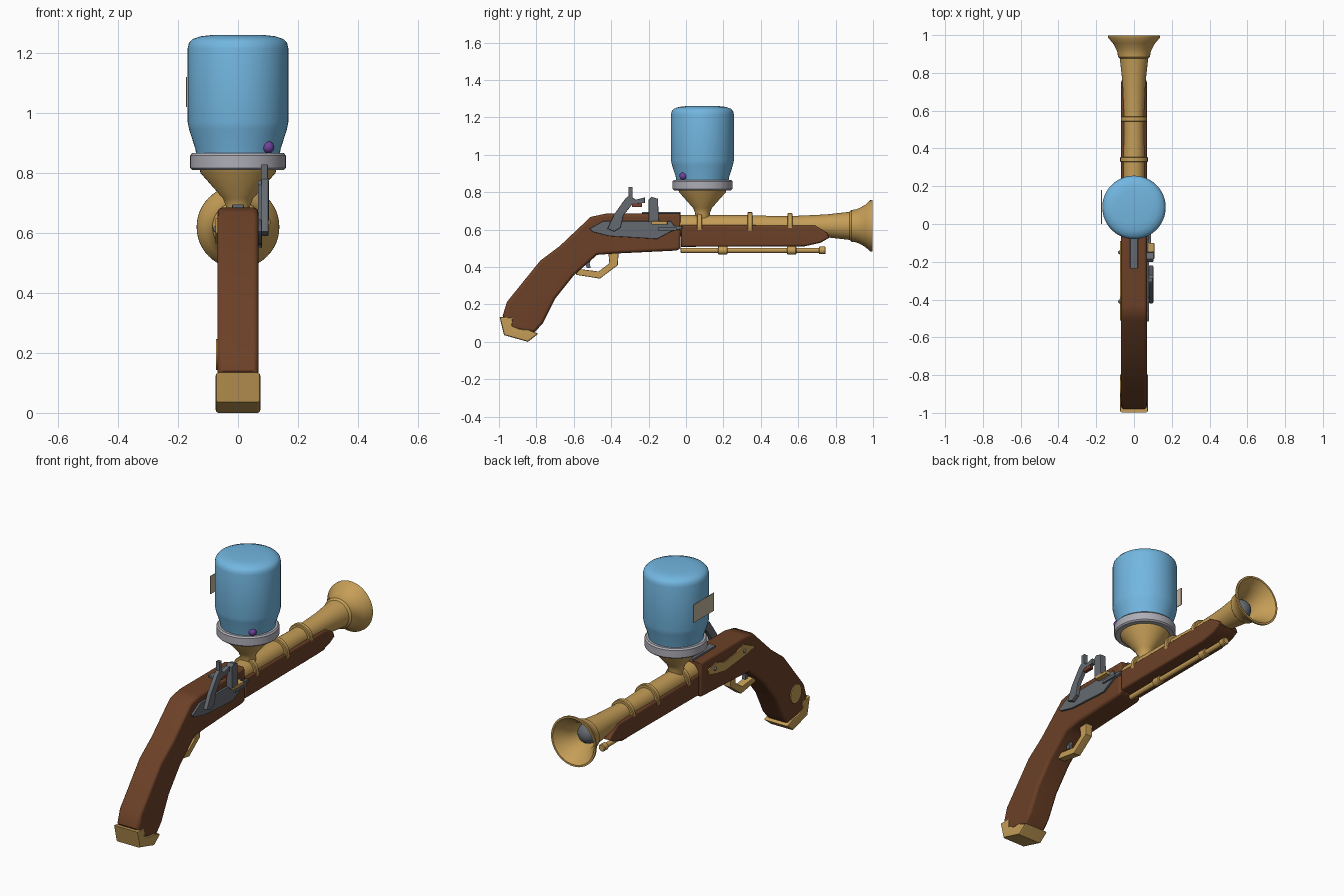
import bpy, bmesh, math
from mathutils import Matrix, Vector


def material(name, rgb):
    m = bpy.data.materials.new(name)
    m.diffuse_color = (*rgb, 1)
    return m


WOOD = material("brown wood", (0.15, 0.052, 0.020))
BRASS = material("brass", (0.56, 0.34, 0.095))
STEEL = material("dark steel", (0.13, 0.145, 0.165))
GLASS = material("blue glass", (0.17, 0.47, 0.75))
SILVER = material("silver", (0.42, 0.42, 0.47))
PURPLE = material("purple", (0.16, 0.055, 0.33))
PAPER = material("beige paper", (0.55, 0.46, 0.34))
FLINT = material("red brown flint", (0.18, 0.05, 0.025))

BARREL_Z, JAR_Y = 0.62, 0.088


def finish(name, bm, mat, weighted=False):
    bmesh.ops.recalc_face_normals(bm, faces=bm.faces)
    mesh = bpy.data.meshes.new(name)
    bm.to_mesh(mesh)
    bm.free()
    mesh.materials.append(mat)
    obj = bpy.data.objects.new(name, mesh)
    bpy.context.collection.objects.link(obj)
    bpy.ops.object.select_all(action='DESELECT')
    obj.select_set(True)
    bpy.context.view_layer.objects.active = obj
    bpy.ops.object.shade_smooth_by_angle(angle=math.radians(38))
    if weighted:
        obj.modifiers.new("weighted", 'WEIGHTED_NORMAL').keep_sharp = True
    return obj


def prism(name, outline, x0, x1, mat, bevel=0.0, segments=2):
    """Side outline of (y, z) points extruded from x0 to x1, rims rounded."""
    bm = bmesh.new()
    face = bm.faces.new([bm.verts.new((x0, y, z)) for y, z in outline])
    ext = bmesh.ops.extrude_face_region(bm, geom=[face])
    top = [v for v in ext["geom"] if isinstance(v, bmesh.types.BMVert)]
    bmesh.ops.translate(bm, verts=top, vec=(x1 - x0, 0, 0))
    if bevel:
        rims = [e for e in bm.edges if abs(e.verts[0].co.x - e.verts[1].co.x) < 1e-6]
        bmesh.ops.bevel(bm, geom=rims, offset=bevel, segments=segments,
                        profile=0.5, affect='EDGES', clamp_overlap=True)
    return finish(name, bm, mat, weighted=True)


def box(name, x, y, z, mat, bevel=0.0):
    return prism(name, [(y[0], z[0]), (y[1], z[0]), (y[1], z[1]), (y[0], z[1])],
                 x[0], x[1], mat, bevel)


def lathe(name, profile, mat, centre, along_y=False, steps=40):
    """Profile of (radius, height) points spun about z, or about y."""
    bm = bmesh.new()
    verts = [bm.verts.new((r, 0, h)) for r, h in profile]
    edges = [bm.edges.new(p) for p in zip(verts, verts[1:])]
    bmesh.ops.spin(bm, geom=verts + edges, axis=(0, 0, 1), cent=(0, 0, 0),
                   angle=math.tau, steps=steps, use_duplicate=False)
    bmesh.ops.remove_doubles(bm, verts=bm.verts, dist=1e-5)
    if along_y:
        bm.transform(Matrix.Rotation(-math.pi / 2, 4, 'X'))
    bmesh.ops.translate(bm, verts=bm.verts, vec=centre)
    return finish(name, bm, mat)


def ball(name, centre, radius, mat):
    bm = bmesh.new()
    bmesh.ops.create_uvsphere(bm, u_segments=20, v_segments=12, radius=radius,
                              matrix=Matrix.Translation(Vector(centre)))
    return finish(name, bm, mat)


def ring(name, r, y0, y1, z, mat=BRASS):
    b = 0.004
    lathe(name, [(0, y0), (r - b, y0), (r, y0 + b), (r, y1 - b), (r - b, y1), (0, y1)],
          mat, (0, 0, z), along_y=True, steps=32)


# Wooden grip and forend
prism("stock", [(-0.03, 0.685), (-0.43, 0.685), (-0.51, 0.668), (-0.674, 0.513),
                (-0.78, 0.433), (-0.957, 0.214), (-0.98, 0.14), (-0.95, 0.07),
                (-0.81, 0.05), (-0.765, 0.10), (-0.70, 0.23), (-0.60, 0.355),
                (-0.475, 0.465), (-0.38, 0.472), (-0.05, 0.488), (-0.03, 0.50)],
      -0.069, 0.069, WOOD, 0.018, 3)
prism("forend", [(-0.027, 0.625), (0.69, 0.622), (0.755, 0.582), (0.765, 0.556),
                 (0.72, 0.53), (0.636, 0.511), (-0.027, 0.508)],
      -0.068, 0.068, WOOD, 0.012, 3)

# Butt cap and round side medallion
prism("butt_cap", [(-0.997, 0.134), (-0.925, 0.130), (-0.93, 0.086), (-0.888, 0.068),
                   (-0.845, 0.066), (-0.79, 0.043), (-0.845, 0.0), (-0.973, 0.036)],
      -0.075, 0.075, BRASS, 0.01)
prism("medallion", [(-0.87 + 0.048 * math.cos(a * math.tau / 24),
                     0.195 + 0.052 * math.sin(a * math.tau / 24)) for a in range(24)],
      -0.074, -0.066, BRASS)

# Flared barrel with hollow bell and dark bore
lathe("barrel", [(0, -0.035), (0.057, -0.035), (0.057, 0.33), (0.052, 0.50),
                 (0.054, 0.60), (0.061, 0.75), (0.075, 0.875), (0.085, 0.885),
                 (0.087, 0.905), (0.094, 0.925), (0.112, 0.958), (0.137, 0.985),
                 (0.138, 0.997), (0.128, 0.997), (0.098, 0.955), (0.076, 0.92),
                 (0.06, 0.86), (0.056, 0.80), (0, 0.80)],
      BRASS, (0, 0, BARREL_Z), along_y=True, steps=48)
ball("loaded_shot", (0, 0.865, BARREL_Z), 0.055, STEEL)
for i, (y, r) in enumerate([(0.072, 0.072), (0.342, 0.073), (0.556, 0.069)]):
    ring(f"barrel_band_{i + 1}", r, y - 0.014, y + 0.014, BARREL_Z)

# Ramrod under the forend
ring("ramrod", 0.014, -0.03, 0.74, 0.489)
for i, (y0, y1, r) in enumerate([(0.17, 0.222, 0.022), (0.54, 0.59, 0.022), (0.71, 0.747, 0.02)]):
    ring(f"ramrod_collar_{i + 1}", r, y0, y1, 0.489)
for i, y in enumerate([0.196, 0.565]):
    box(f"ramrod_mount_{i + 1}", (-0.01, 0.01), (y - 0.02, y + 0.02), (0.49, 0.52), BRASS)

# Funnel, collar and upside-down jar
lathe("funnel", [(0, 0.63), (0.04, 0.63), (0.04, 0.69), (0.05, 0.715), (0.125, 0.80),
                 (0.13, 0.82), (0, 0.82)], BRASS, (0, JAR_Y, 0))
lathe("jar_collar", [(0, 0.81), (0.153, 0.81), (0.16, 0.817), (0.16, 0.858),
                     (0.153, 0.866), (0, 0.866)], SILVER, (0, JAR_Y, 0), steps=48)
lathe("jar", [(0, 0.85), (0.138, 0.85), (0.142, 0.88), (0.163, 0.945), (0.168, 0.97),
              (0.168, 1.215), (0.164, 1.233), (0.153, 1.246), (0.125, 1.256),
              (0.09, 1.26), (0, 1.26)], GLASS, (0, JAR_Y, 0), steps=48)
ball("purple_bead", (0.101, -0.015, 0.886), 0.02, PURPLE)
box("jar_label", (-0.174, -0.170), (0.0, 0.18), (1.02, 1.12), PAPER)

# Trigger and guard
prism("trigger_guard", [(-0.60, 0.385), (-0.585, 0.358), (-0.46, 0.338), (-0.365, 0.41),
                        (-0.36, 0.48), (-0.415, 0.48), (-0.41, 0.42), (-0.467, 0.376),
                        (-0.56, 0.388), (-0.58, 0.41)], -0.022, 0.022, BRASS, 0.005)
prism("trigger", [(-0.55, 0.45), (-0.50, 0.46), (-0.515, 0.42), (-0.51, 0.395),
                  (-0.53, 0.395), (-0.54, 0.42)], -0.01, 0.01, STEEL)

# Lock on the right side
prism("lock_plate", [(-0.515, 0.605), (-0.444, 0.645), (-0.08, 0.645), (-0.065, 0.622),
                     (-0.02, 0.617), (-0.02, 0.605), (-0.08, 0.59), (-0.155, 0.55),
                     (-0.41, 0.565), (-0.50, 0.588)], 0.06, 0.08, STEEL, 0.004)
prism("hammer", [(-0.42, 0.605), (-0.385, 0.68), (-0.325, 0.765), (-0.30, 0.785),
                 (-0.27, 0.76), (-0.22, 0.772), (-0.22, 0.742), (-0.285, 0.738),
                 (-0.335, 0.675), (-0.35, 0.61), (-0.385, 0.59)], 0.078, 0.102, STEEL, 0.004)
box("hammer_post", (0.076, 0.1), (-0.307, -0.285), (0.76, 0.828), STEEL, 0.003)
box("flint", (0.08, 0.1), (-0.29, -0.235), (0.722, 0.742), FLINT)
prism("frizzen", [(-0.2, 0.64), (-0.2, 0.76), (-0.185, 0.775), (-0.15, 0.765), (-0.145, 0.64)],
      0.066, 0.104, STEEL, 0.004)
box("flash_pan", (0.06, 0.108), (-0.185, -0.1), (0.627, 0.645), BRASS, 0.004)
box("lock_spring", (0.078, 0.09), (-0.15, -0.05), (0.595, 0.612), STEEL, 0.003)

# Steel tang on top
box("top_tang", (-0.02, 0.02), (-0.235, -0.03), (0.68, 0.695), STEEL, 0.003)

# Brass plate and screws on the left side
prism("side_plate", [(-0.09, 0.625), (-0.16, 0.64), (-0.24, 0.615), (-0.33, 0.625),
                     (-0.41, 0.648), (-0.51, 0.60), (-0.43, 0.585), (-0.34, 0.575),
                     (-0.24, 0.565), (-0.16, 0.58), (-0.10, 0.595)], -0.075, -0.066, BRASS)
for i, y in enumerate([-0.15, -0.41]):
    ball(f"side_screw_{i + 1}", (-0.073, y, 0.612), 0.011, STEEL)
